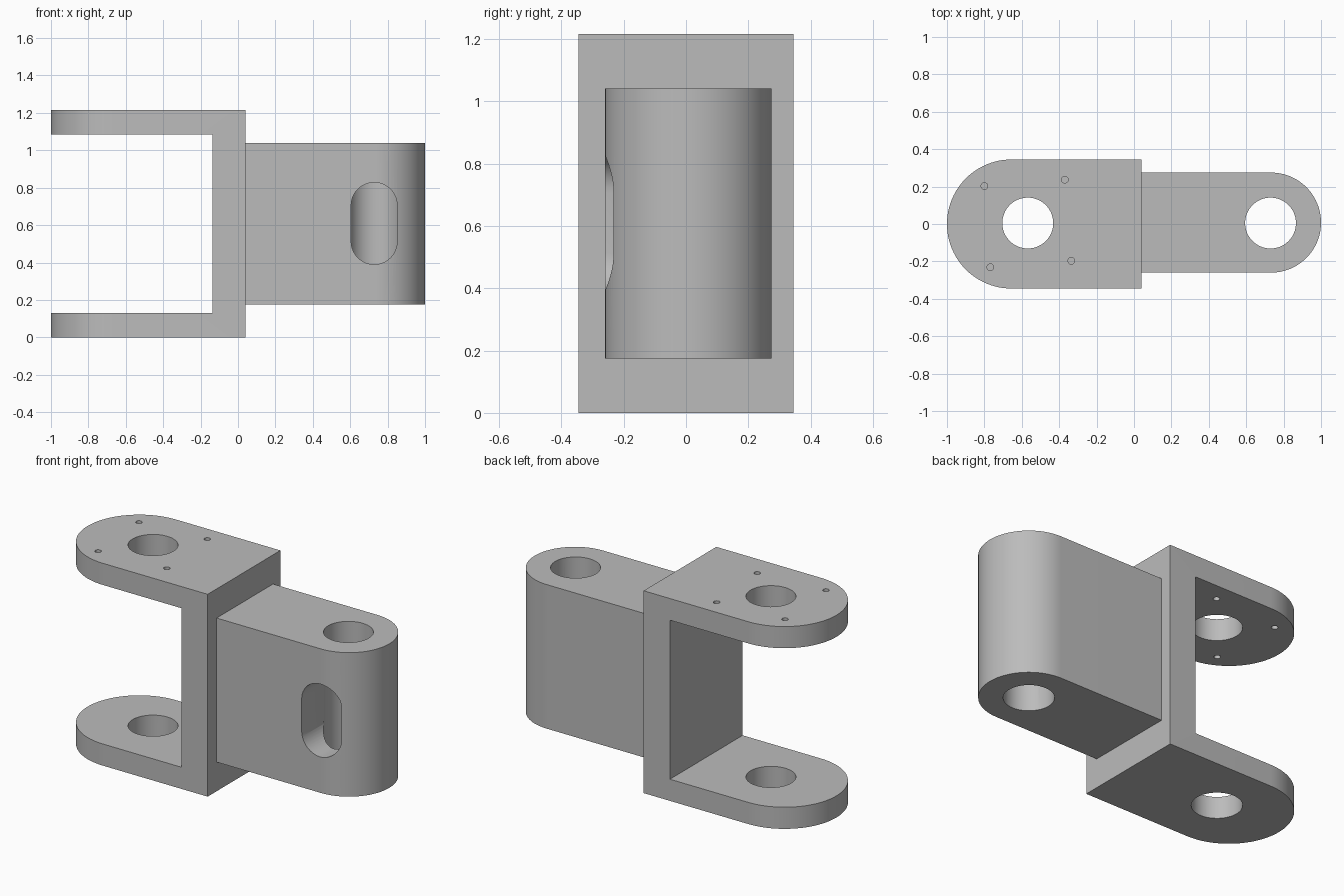
import bpy, bmesh
from math import pi, sin, cos, radians
from mathutils import Vector

cube = bpy.data.objects.get("Cube")
if cube:
    bpy.data.objects.remove(cube)

grey = bpy.data.materials.new("machined grey")
grey.use_nodes = True
colour = (0.5, 0.5, 0.5, 1)
grey.diffuse_color = colour
grey.node_tree.nodes["Principled BSDF"].inputs["Base Color"].default_value = colour


def arc(cx, cy, r, start, end, steps):
    return [(cx + r * cos(start + (end - start) * i / steps),
             cy + r * sin(start + (end - start) * i / steps)) for i in range(steps + 1)]


def prism(name, outline, low, high, upright=True):
    """Extrude an outline along z, or along y when it is not upright."""
    bm = bmesh.new()
    place = (lambda a, b: (a, b, low)) if upright else (lambda a, b: (a, low, b))
    face = bm.faces.new([bm.verts.new(place(a, b)) for a, b in outline])
    new = bmesh.ops.extrude_face_region(bm, geom=[face])["geom"]
    move = Vector((0, 0, high - low)) if upright else Vector((0, high - low, 0))
    bmesh.ops.translate(bm, vec=move, verts=[v for v in new if isinstance(v, bmesh.types.BMVert)])
    bmesh.ops.recalc_face_normals(bm, faces=bm.faces)
    mesh = bpy.data.meshes.new(name)
    bm.to_mesh(mesh)
    bm.free()
    mesh.materials.append(grey)
    obj = bpy.data.objects.new(name, mesh)
    bpy.context.collection.objects.link(obj)
    return obj


def rod(name, x, y, r, low, high, steps=64):
    return prism(name, arc(x, y, r, 0, 2 * pi, steps)[:-1], low, high)


def combine(target, other, operation):
    """Boolean the other part into the target, then discard it."""
    mod = target.modifiers.new(operation, "BOOLEAN")
    mod.operation, mod.object, mod.solver = operation, other, "EXACT"
    bpy.context.view_layer.objects.active = target
    bpy.ops.object.modifier_apply(modifier=mod.name)
    bpy.data.objects.remove(other)


# Fork: rounded plan, opened between its two arms
W = 0.345
fork = prism("fork_bracket",
             [(0.04, -W), (0.04, W)] + arc(W - 1, 0, W, pi / 2, 3 * pi / 2, 48), 0, 1.215)
gap = prism("gap_cutter", [(-1.2, 0.13), (-0.135, 0.13), (-0.135, 1.085), (-1.2, 1.085)],
            -0.5, 0.5, upright=False)
combine(fork, gap, "DIFFERENCE")

# Knuckle: narrower block with a rounded end
R, MID = 0.2675, 0.0075
knuckle = prism("knuckle", [(-0.03, MID + R), (-0.03, MID - R)]
                + arc(1 - R, MID, R, -pi / 2, pi / 2, 48), 0.175, 1.04)
combine(fork, knuckle, "UNION")

# Pin bores through both ends
for x in (-0.568, 0.73):
    combine(fork, rod("bore_cutter", x, 0.005, 0.136, -0.2, 1.4), "DIFFERENCE")

# Small screw holes in the upper arm
for x, y in ((-0.80, 0.203), (-0.37, 0.237), (-0.768, -0.231), (-0.335, -0.197)):
    combine(fork, rod("screw_cutter", x, y, 0.018, 1, 1.4, 24), "DIFFERENCE")

# Front slot opening into the knuckle bore
slot = prism("slot_cutter", arc(0.728, 0.705, 0.123, 0, pi, 24)
             + arc(0.728, 0.513, 0.123, pi, 2 * pi, 24), -0.5, 0.005, upright=False)
combine(fork, slot, "DIFFERENCE")

# Smooth the round walls, keep the corners crisp
bpy.ops.object.select_all(action="DESELECT")
fork.select_set(True)
bpy.context.view_layer.objects.active = fork
bpy.ops.object.shade_smooth_by_angle(angle=radians(30))
